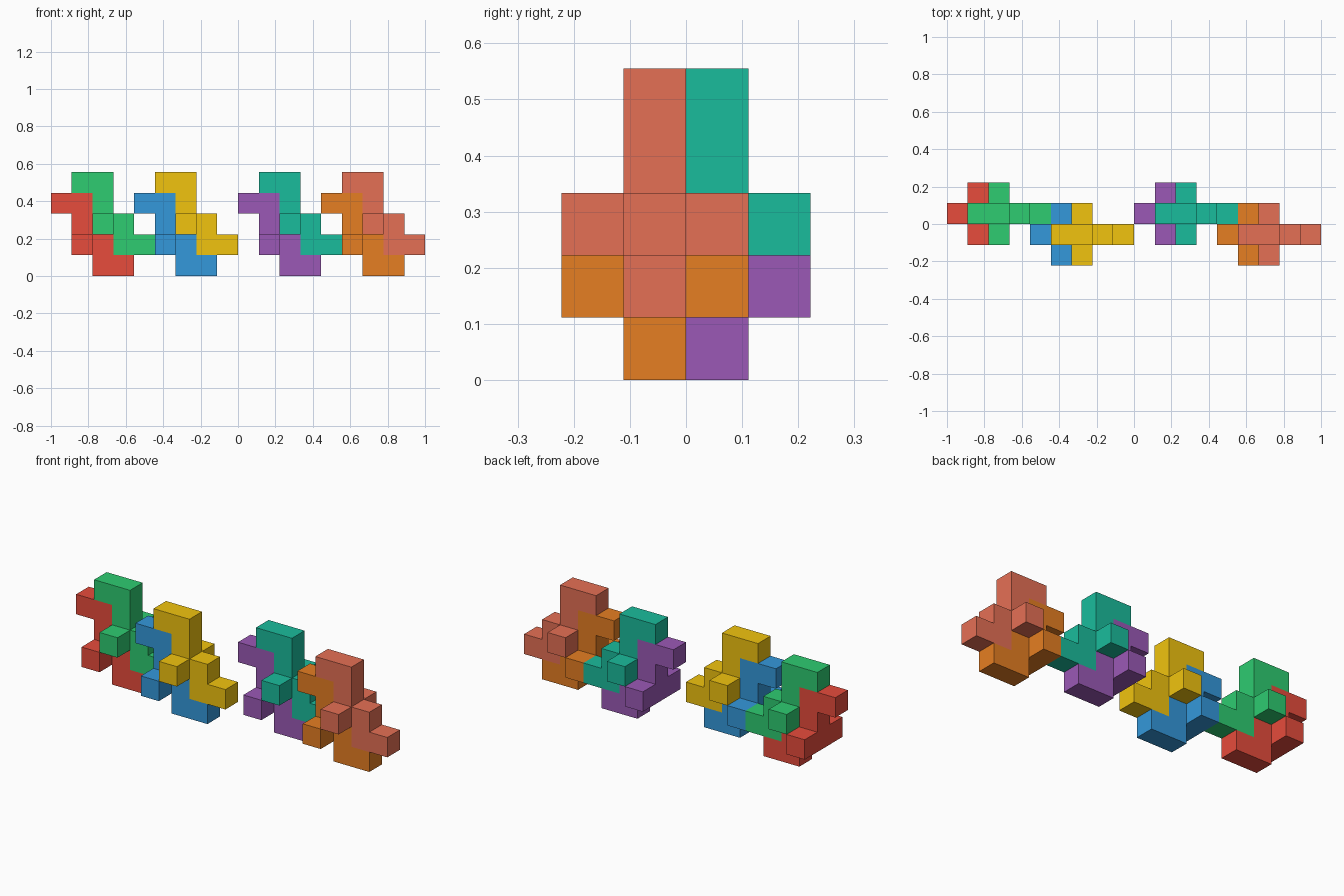
import bpy, bmesh, math
from mathutils import Vector

if "Cube" in bpy.data.objects:
    bpy.data.objects.remove(bpy.data.objects["Cube"])

U = 1 / 9  # edge of one cube cell

# Stair-stepped body of one piece as (column, layer), plus the cell carrying the side studs
BODY = [(0, 3), (1, 3), (1, 2), (1, 1), (2, 1), (2, 0), (3, 0)]
STUD = (1, 1)
AXES = [Vector(a) * s for a in ((1, 0, 0), (0, 1, 0), (0, 0, 1)) for s in (1, -1)]


def linear(hex_code):
    rgb = [int(hex_code[i:i + 2], 16) / 255 for i in (0, 2, 4)]
    return [c / 12.92 if c <= 0.04045 else ((c + 0.055) / 1.055) ** 2.4 for c in rgb] + [1]


def cube_piece(name, column, row, layer, color):
    cells = {(c + column, row, k + layer) for c, k in BODY}
    cells |= {(STUD[0] + column, row + side, STUD[1] + layer) for side in (-1, 1)}
    bm = bmesh.new()
    # Outer skin only: one quad wherever a cell has no neighbour
    for cell in cells:
        centre = Vector(cell) + Vector((0.5, 0.5, 0.5))
        for n in AXES:
            if tuple(int(round(v)) for v in Vector(cell) + n) in cells:
                continue
            a = Vector((n.y, n.z, n.x))
            b = n.cross(a)
            corners = [centre + (n + a * p + b * q) / 2
                       for p, q in ((-1, -1), (1, -1), (1, 1), (-1, 1))]
            bm.faces.new([bm.verts.new(v * U) for v in corners])
    bmesh.ops.remove_doubles(bm, verts=bm.verts, dist=1e-4)
    # Fuse coplanar squares into clean flat faces
    bmesh.ops.dissolve_limit(bm, angle_limit=math.radians(1), verts=bm.verts, edges=bm.edges)
    bmesh.ops.recalc_face_normals(bm, faces=bm.faces)
    mesh = bpy.data.meshes.new(name)
    bm.to_mesh(mesh)
    bm.free()
    mat = bpy.data.materials.new(name + "_color")
    mat.diffuse_color = linear(color)
    mat.use_nodes = True
    mat.node_tree.nodes["Principled BSDF"].inputs["Base Color"].default_value = mat.diffuse_color
    mesh.materials.append(mat)
    bpy.context.collection.objects.link(bpy.data.objects.new(name, mesh))


# Four interlocked pairs: a lower piece and the same shape one cell right and up
PAIRS = [
    (-9, 0, ("red", "e74c3c"), ("green", "2ecc71")),
    (-5, -1, ("blue", "3498db"), ("yellow", "f1c40f")),
    (0, 0, ("purple", "9b59b6"), ("teal", "1abc9c")),
    (4, -1, ("orange", "e67e22"), ("salmon", "e57055")),
]
for column, row, lower, upper in PAIRS:
    cube_piece(lower[0] + "_lower_piece", column, row, 0, lower[1])
    cube_piece(upper[0] + "_upper_piece", column + 1, row, 1, upper[1])
